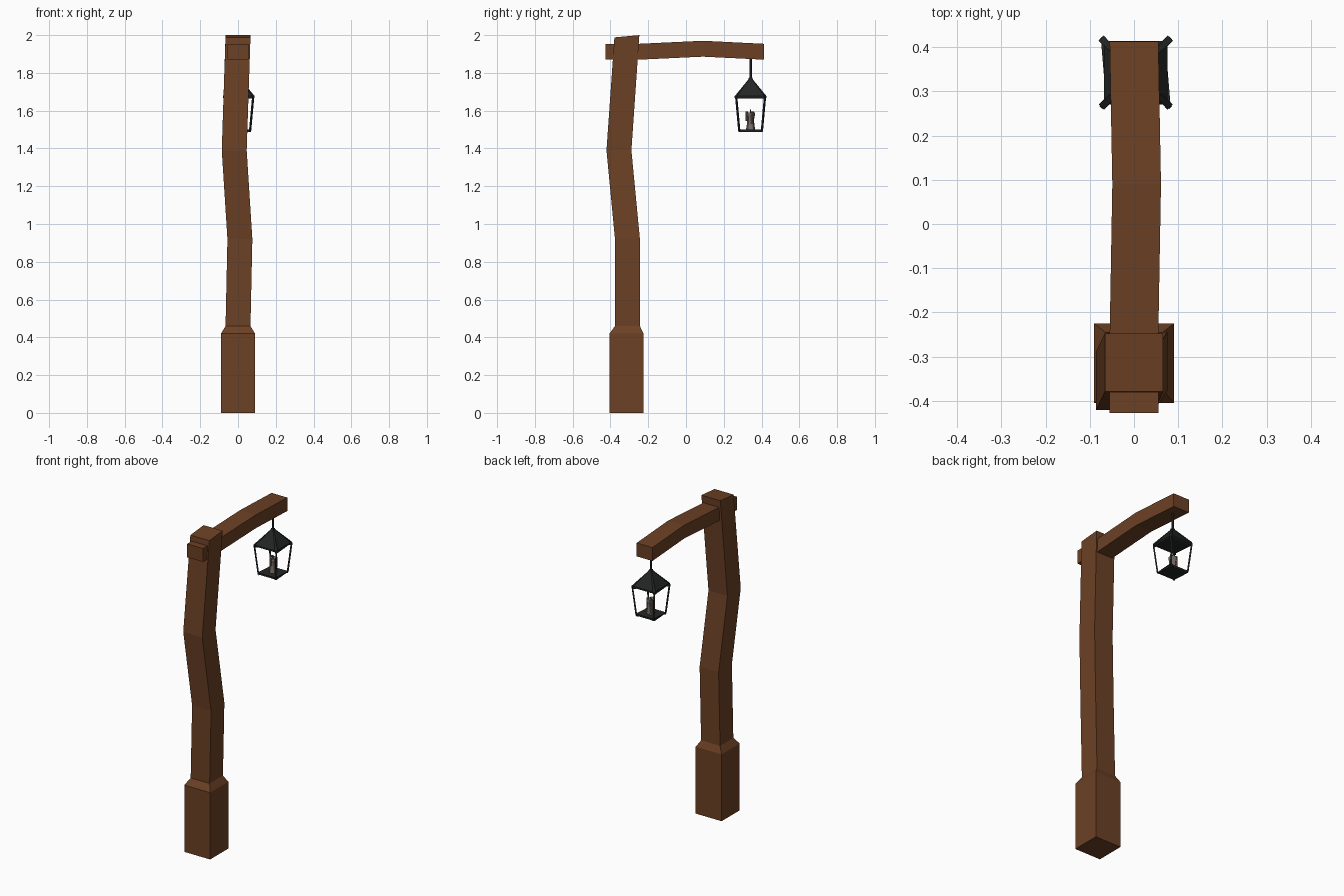
import bpy
import bmesh
import math
from mathutils import Vector

if "Cube" in bpy.data.objects:
    bpy.data.objects.remove(bpy.data.objects["Cube"], do_unlink=True)


def material(name, color):
    m = bpy.data.materials.new(name)
    m.use_nodes = True
    m.diffuse_color = (*color, 1)
    bsdf = next(n for n in m.node_tree.nodes if n.type == "BSDF_PRINCIPLED")
    bsdf.inputs["Base Color"].default_value = (*color, 1)
    return m


WOOD = material("brown wood", (0.15, 0.052, 0.018))
IRON = material("black iron", (0.017, 0.019, 0.019))
WAX = material("grey wax", (0.19, 0.15, 0.135))


def loft(name, rings, mat):
    """Skin a list of equal-length point rings and cap both ends."""
    bm = bmesh.new()
    loops = [[bm.verts.new(p) for p in ring] for ring in rings]
    n = len(loops[0])
    for a, b in zip(loops, loops[1:]):
        for i in range(n):
            j = (i + 1) % n
            bm.faces.new((a[i], a[j], b[j], b[i]))
    bm.faces.new(loops[0][::-1])
    bm.faces.new(loops[-1])
    bmesh.ops.recalc_face_normals(bm, faces=bm.faces)
    mesh = bpy.data.meshes.new(name)
    bm.to_mesh(mesh)
    bm.free()
    mesh.materials.append(mat)
    obj = bpy.data.objects.new(name, mesh)
    bpy.context.collection.objects.link(obj)
    return obj


CORNERS = [(-1, -1), (1, -1), (1, 1), (-1, 1)]


def square(x, y, z, r, tilt=0):
    return [(x + r * i, y + r * j, z + tilt * j) for i, j in CORNERS]


def chamfered(x, y, z, r, c):
    """Square ring with its corners cut by c."""
    ring = []
    for i, j in CORNERS:
        pair = [(x + i * r, y + j * (r - c), z), (x + i * (r - c), y + j * r, z)]
        ring += pair if i * j < 0 else pair[::-1]
    return ring


def bar(name, start, end, r, sides=4, mat=IRON):
    """Thin straight bar between two points."""
    a, b = Vector(start), Vector(end)
    turn = (b - a).to_track_quat("Z", "Y")
    ring = [turn @ Vector((r * math.cos(t), r * math.sin(t), 0))
            for t in (math.tau * (k + 0.5) / sides for k in range(sides))]
    return loft(name, [[p + v for v in ring] for p in (a, b)], mat)


# Crooked post with a thicker foot
loft("post", [
    square(0, -0.315, 0, 0.09),
    square(0, -0.315, 0.42, 0.09),
    square(0, -0.31, 0.46, 0.066),
    square(0.01, -0.31, 0.92, 0.066),
    square(-0.02, -0.355, 1.39, 0.066),
    square(0, -0.313, 1.994, 0.066, 0.006),
], WOOD)

# Slightly arched arm running through the post
loft("arm", [
    [(x + 0.055 * i, y, z + 0.042 * j) for i, j in CORNERS]
    for x, y, z in [(0, -0.427, 1.912), (0, -0.25, 1.912),
                    (0.006, 0.09, 1.928), (0, 0.412, 1.912)]
], WOOD)

# Lantern
LX, LY = 0.004, 0.342
bar("hanging_rod", (LX, LY, 1.76), (LX, LY, 1.88), 0.007, 6)
loft("lantern_roof", [
    chamfered(LX, LY, 1.664, 0.078, 0.012),
    chamfered(LX, LY, 1.668, 0.084, 0.012),
    chamfered(LX, LY, 1.677, 0.084, 0.012),
    chamfered(LX, LY, 1.765, 0.012, 0.003),
    chamfered(LX, LY, 1.775, 0.009, 0.003),
], IRON)
loft("lantern_base", [
    chamfered(LX, LY, 1.488, 0.064, 0.008),
    chamfered(LX, LY, 1.500, 0.066, 0.008),
], IRON)
for k, (i, j) in enumerate(CORNERS):
    bar(f"lantern_bar_{k + 1}",
        (LX + 0.060 * i, LY + 0.060 * j, 1.494),
        (LX + 0.076 * i, LY + 0.076 * j, 1.670), 0.006)

# Melted candle with a flared rim, drips and a wick
SIDES = 10
candle_rings = []
for z, r in [(1.498, 0.026), (1.520, 0.022), (1.545, 0.019), (1.565, 0.021),
             (1.578, 0.025), (1.590, 0.023), (1.586, 0.012)]:
    candle_rings.append([
        (LX + r * math.cos(t) * w, LY + r * math.sin(t) * w, z)
        for t, w in ((math.tau * k / SIDES, 1 if k % 2 else 0.85)
                     for k in range(SIDES))])
loft("candle", candle_rings, WAX)
for k, bottom in enumerate((1.53, 1.50, 1.545)):
    t = math.tau * k / 3 + 0.4
    x, y = LX + 0.021 * math.cos(t), LY + 0.021 * math.sin(t)
    bar(f"wax_drip_{k + 1}", (x, y, bottom), (x, y, 1.595), 0.006, 6, WAX)
bar("wick", (LX, LY, 1.58), (LX, LY, 1.605), 0.003, 4)
